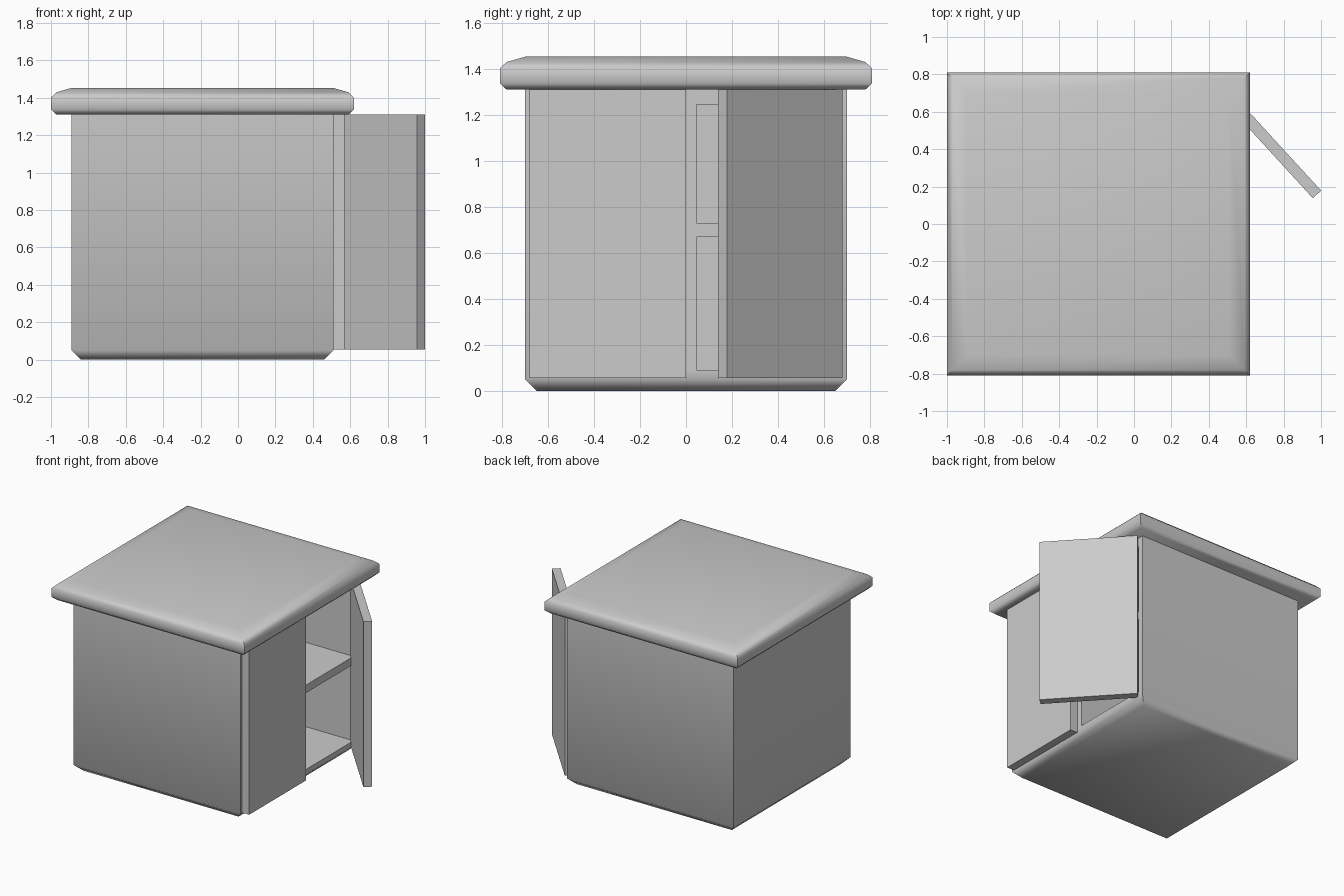
import bpy, bmesh, math
from mathutils import Matrix, Vector

if "Cube" in bpy.data.objects:
    bpy.data.objects.remove(bpy.data.objects["Cube"])

CX = -0.19  # centre of carcass and top along x


def add_object(name, bm):
    bmesh.ops.recalc_face_normals(bm, faces=bm.faces[:])
    mesh = bpy.data.meshes.new(name)
    bm.to_mesh(mesh)
    bm.free()
    obj = bpy.data.objects.new(name, mesh)
    bpy.context.collection.objects.link(obj)
    return obj


def square_loft(name, profile):
    """Stack of square rings given as (half width, z), capped at both ends."""
    bm = bmesh.new()
    rings = [[bm.verts.new((CX + sx * h, sy * h, z))
              for sx, sy in ((-1, -1), (1, -1), (1, 1), (-1, 1))] for h, z in profile]
    for a, b in zip(rings, rings[1:]):
        for i in range(4):
            j = (i + 1) % 4
            bm.faces.new((a[i], a[j], b[j], b[i]))
    bm.faces.new(rings[0])
    bm.faces.new(rings[-1])
    return add_object(name, bm)


def box(name, lo, hi):
    bm = bmesh.new()
    lo, hi = Vector(lo), Vector(hi)
    bmesh.ops.create_cube(bm, size=1, matrix=Matrix.Translation((lo + hi) / 2)
                          @ Matrix.Diagonal((*(hi - lo), 1)))
    return add_object(name, bm)


def smooth(obj, degrees):
    bpy.ops.object.select_all(action='DESELECT')
    obj.select_set(True)
    bpy.context.view_layer.objects.active = obj
    bpy.ops.object.shade_smooth_by_angle(angle=math.radians(degrees))


# Carcass with chamfered foot
carcass = square_loft("cabinet_body", [(0.65, 0), (0.70, 0.05), (0.70, 1.31)])

# Four compartments cut in from the door side
for side in (-1, 1):
    for z0, z1 in ((0.09, 0.67), (0.73, 1.245)):
        ys = sorted((side * 0.045, side * 0.655))
        cutter = box("compartment_cutter", (-0.84, ys[0], z0), (0.70, ys[1], z1))
        cutter.hide_render = True
        mod = carcass.modifiers.new("compartment", 'BOOLEAN')
        mod.operation = 'DIFFERENCE'
        mod.solver = 'EXACT'
        mod.object = cutter
        bpy.context.view_layer.objects.active = carcass
        bpy.ops.object.modifier_apply(modifier=mod.name)
        bpy.data.objects.remove(cutter, do_unlink=True)
smooth(carcass, 50)

# Overhanging top with rounded rim
top = square_loft("cabinet_top", [(0.78, 1.31), (0.81, 1.338), (0.81, 1.402),
                                  (0.78, 1.43), (0.70, 1.453)])
smooth(top, 50)

# Closed door
box("closed_door", (0.51, -0.68, 0.055), (0.57, 0, 1.31))

# Open door, modelled with its outer hinge corner at the origin, then swung out
door = box("open_door", (-0.06, -0.68, 0.055), (0, 0, 1.31))
door.location = (0.541, 0.68, 0)
door.rotation_euler.z = math.radians(42.5)
